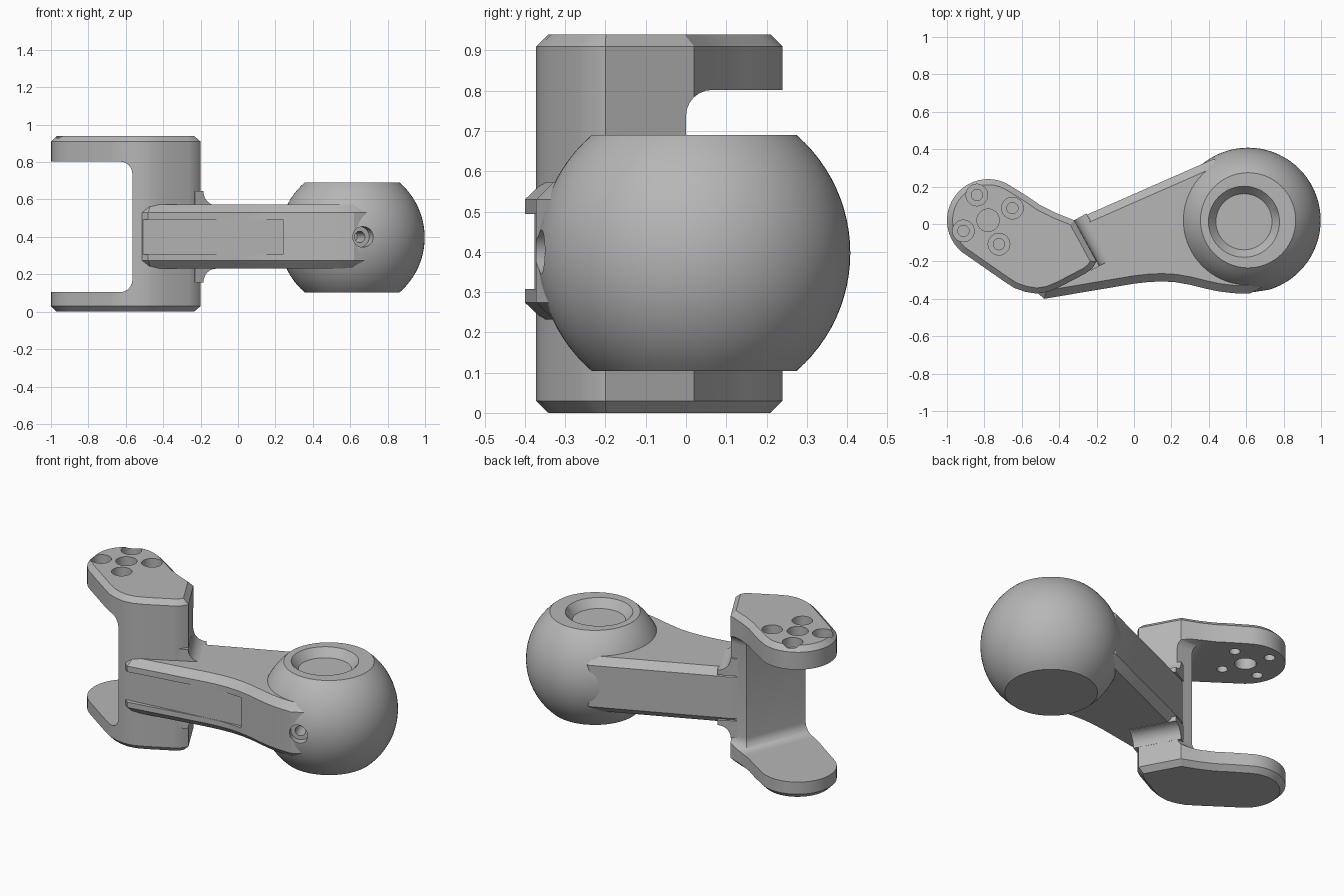
import bpy, bmesh
from math import radians, sin, cos, pi, sqrt, atan2
from mathutils import Matrix, Vector

cube = bpy.data.objects.get("Cube")
if cube:
    bpy.data.objects.remove(cube, do_unlink=True)

GREY = (0.47, 0.47, 0.47, 1)
metal = bpy.data.materials.new("machined_grey")
metal.use_nodes = True
metal.diffuse_color = GREY
metal.node_tree.nodes["Principled BSDF"].inputs["Base Color"].default_value = GREY

MID = 0.4                      # height of the arm's middle plane
LOBE = Vector((-0.78, 0.02, 0))
BALL = Vector((0.61, 0.02, 0.397))
RADIUS, FLAT = 0.388, 0.293


def finish(name, bm):
    bmesh.ops.recalc_face_normals(bm, faces=bm.faces[:])
    mesh = bpy.data.meshes.new(name)
    bm.to_mesh(mesh)
    bm.free()
    mesh.materials.append(metal)
    ob = bpy.data.objects.new(name, mesh)
    bpy.context.collection.objects.link(ob)
    return ob


def prism(name, outline, z0, z1, bevel=0, segments=1):
    """Extruded plan outline with bevelled top and bottom rims."""
    bm = bmesh.new()
    base = bm.faces.new([bm.verts.new((x, y, z0)) for x, y in outline])
    ext = bmesh.ops.extrude_face_region(bm, geom=[base], use_keep_orig=True)
    top = [v for v in ext["geom"] if isinstance(v, bmesh.types.BMVert)]
    bmesh.ops.translate(bm, verts=top, vec=(0, 0, z1 - z0))
    bmesh.ops.recalc_face_normals(bm, faces=bm.faces[:])
    if bevel:
        rims = [e for e in bm.edges
                if abs(e.verts[0].co.z - e.verts[1].co.z) < 1e-5]
        bmesh.ops.bevel(bm, geom=rims, offset=bevel, offset_type='OFFSET',
                        segments=segments, profile=0.5, affect='EDGES')
    return finish(name, bm)


def lathe(name, profile, place, axis=(0, 0, 1), steps=48):
    """Turned solid from (radius, height) points, set along an axis."""
    bm = bmesh.new()
    verts = [bm.verts.new((r, 0, z)) for r, z in profile]
    edges = [bm.edges.new(pair) for pair in zip(verts, verts[1:])]
    bmesh.ops.spin(bm, geom=verts + edges, cent=(0, 0, 0), axis=(0, 0, 1),
                   angle=2 * pi, steps=steps)
    bmesh.ops.remove_doubles(bm, verts=bm.verts[:], dist=1e-5)
    turn = Vector(axis).to_track_quat('Z', 'Y').to_matrix().to_4x4()
    bm.transform(Matrix.Translation(place) @ turn)
    return finish(name, bm)


def rod(r, z0, z1, x, y):
    return lathe("cutter", [(0, z0), (r, z0), (r, z1), (0, z1)], (x, y, 0), steps=32)


def carve(ob, cutters):
    for c in cutters:
        mod = ob.modifiers.new("cut", 'BOOLEAN')
        mod.operation, mod.solver, mod.object = 'DIFFERENCE', 'EXACT', c
        bpy.context.view_layer.update()
        mesh = bpy.data.meshes.new_from_object(
            ob.evaluated_get(bpy.context.evaluated_depsgraph_get()))
        ob.modifiers.clear()
        ob.data = mesh


def discard(cutters):
    for c in cutters:
        bpy.data.objects.remove(c, do_unlink=True)


# Yoke: one chamfered block, opened up into two plates and a post
lobe_arc = [(LOBE.x + 0.22 * cos(radians(a)), LOBE.y + 0.22 * sin(radians(a)))
            for a in range(55, 233, 8)]
plate = lobe_arc + [(-0.69, -0.31), (-0.64, -0.342), (-0.58, -0.363),
                    (-0.52, -0.372), (-0.46, -0.363), (-0.4, -0.338),
                    (-0.26, -0.265), (-0.225, -0.24), (-0.2, -0.2),
                    (-0.32, 0.02), (-0.42, 0.06), (-0.5, 0.1), (-0.57, 0.148)]
yoke = prism("yoke", plate, 0, 0.94, 0.03)
opening = [(-0.62, -0.5), (-0.415, 0), (-0.1, 0), (-0.1, 0.5), (-1.3, 0.5), (-1.3, -0.5)]
cutters = [prism("cutter", opening, 0.105, 0.802, 0.065, 6),
           rod(0.19, 0.7, 0.822, LOBE.x, LOBE.y),        # seat under the top plate
           rod(0.06, 0.7, 1, LOBE.x, LOBE.y),            # centre hole
           rod(0.105, 0.05, 0.3, LOBE.x, LOBE.y)]        # bearing pocket
for x, y in [(-0.84, 0.155), (-0.65, 0.085), (-0.912, -0.037), (-0.722, -0.108)]:
    cutters += [rod(0.058, 0.88, 1, x, y), rod(0.03, 0.7, 0.95, x, y)]
for x, y in [(-0.35, -0.13), (-0.42, -0.27)]:
    cutters.append(rod(0.048, -0.1, 0.07, x, y))
carve(yoke, cutters)
discard(cutters)

# Arm: chamfered slab with a gently hollow front
side = [(-0.38, -0.02), (-0.32, 0.02), (0.42, 0.345), (0.56, 0.33), (0.72, 0.2),
        (0.72, -0.32), (0.62, -0.372), (0.53, -0.37), (0.45, -0.36), (0.38, -0.345),
        (0.3, -0.325), (0.22, -0.311), (0.15, -0.307), (0.08, -0.31), (0, -0.319),
        (-0.48, -0.4), (-0.52, -0.365), (-0.5, -0.3)]
arm = prism("arm", side, MID - 0.168, MID + 0.172, 0.042)

# Ball joint with flattened poles
half = atan2(FLAT, sqrt(RADIUS ** 2 - FLAT ** 2))
arc = [(RADIUS * cos(half * t / 12), RADIUS * sin(half * t / 12)) for t in range(-12, 13)]
ball = lathe("ball_joint", [(0, -FLAT)] + arc + [(0, FLAT)], BALL, steps=72)

# Conical pockets in both poles
pockets = [lathe("cutter", [(0, -0.05), (0.15, -0.05), (0.19, 0), (0.19, 0.1), (0, 0.1)],
                 (0.588, 0.012, BALL.z + s * FLAT), (0, 0, s)) for s in (1, -1)]
carve(ball, pockets)
discard(pockets)

# Stepped screw holes on a shared axis across the ball and arm
front, back = Vector((0.67, -0.365, MID)), Vector((0.385, 0.33, MID))
axis = (front - back).normalized()
step = [(0, -0.16), (0.03, -0.16), (0.03, -0.05), (0.055, -0.05), (0.055, 0.1), (0, 0.1)]
screws = [lathe("cutter", step, front, axis, 32), lathe("cutter", step, back, -axis, 32)]
carve(ball, screws)
carve(arm, screws)
discard(screws)

# Shallow flat groove along the arm's front
groove = prism("cutter", [(-0.6, -0.387), (0.24, -0.289), (0.24, -0.6), (-0.6, -0.6)],
               MID - 0.093, MID + 0.094)
carve(arm, [groove])
discard([groove])


# Hollow fillets where the post meets the arm, above and below
def fillet(name, s):
    r = 0.075
    a, b = Vector((-0.185, -0.225, 0)), Vector((-0.32, 0.02, 0))
    out = Vector((b.y - a.y, a.x - b.x, 0)).normalized()
    section = [(-0.05, -0.03), (r, -0.03)]
    section += [(r - r * sin(t * pi / 12), r - r * cos(t * pi / 12)) for t in range(7)]
    section += [(-0.05, r)]
    bm = bmesh.new()
    ends = [[bm.verts.new(p + out * u + Vector((0, 0, MID + s * (0.17 + w))))
             for u, w in section] for p in (a, b)]
    for loop in ends:
        bm.faces.new(loop)
    n = len(section)
    for i in range(n):
        j = (i + 1) % n
        bm.faces.new((ends[0][i], ends[0][j], ends[1][j], ends[1][i]))
    return finish(name, bm)


parts = [yoke, arm, ball, fillet("upper_fillet", 1), fillet("lower_fillet", -1)]

# Smooth curved surfaces, crisp machined edges
bpy.ops.object.select_all(action='DESELECT')
for ob in parts:
    ob.select_set(True)
bpy.context.view_layer.objects.active = yoke
bpy.ops.object.shade_smooth_by_angle(angle=radians(25))
